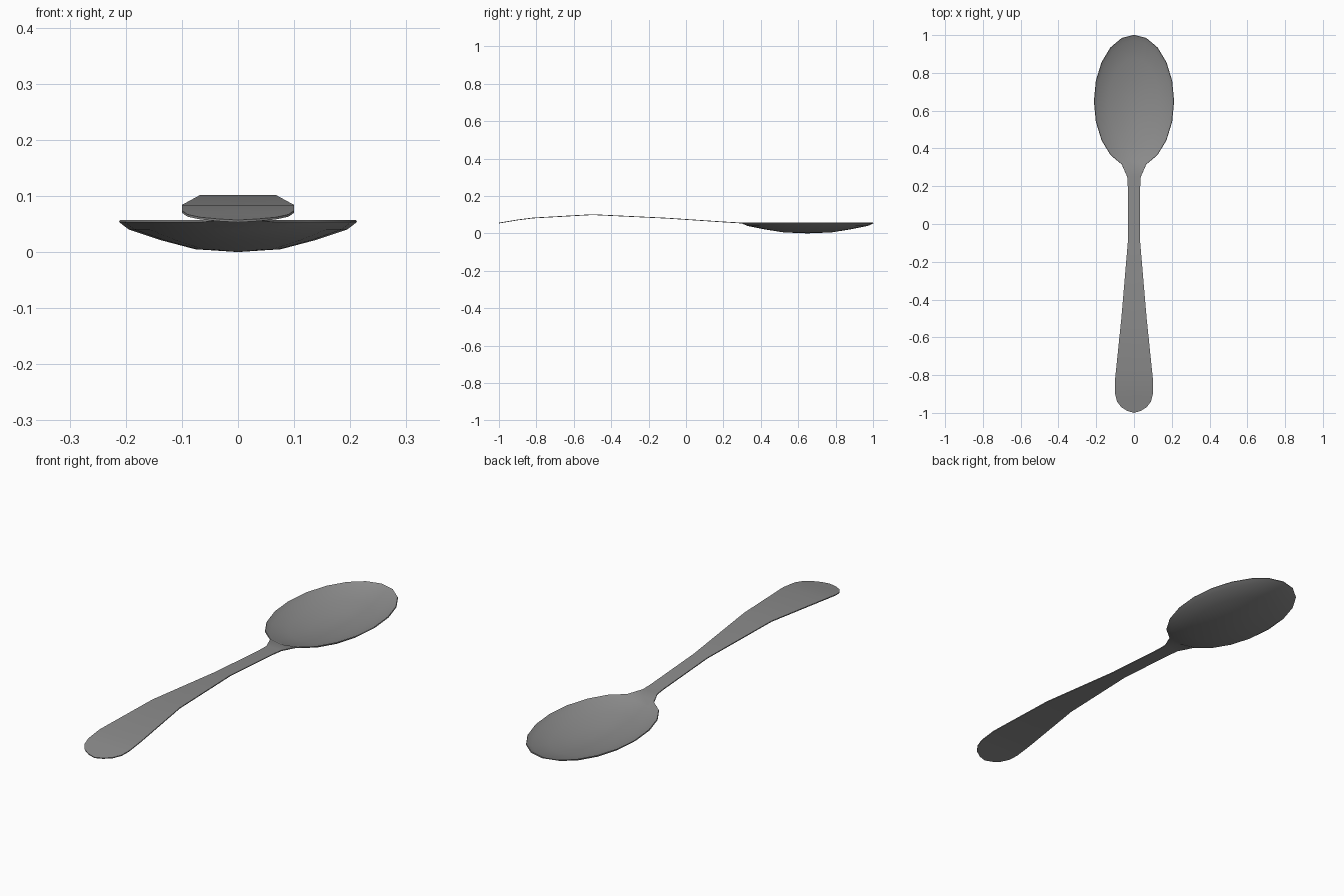
import bpy, bmesh, math

cube = bpy.data.objects.get("Cube")
if cube:
    bpy.data.objects.remove(cube, do_unlink=True)

metal = bpy.data.materials.new("grey_metal")
metal.use_nodes = True
grey = (0.26, 0.26, 0.26, 1)
metal.diffuse_color = grey
bsdf = metal.node_tree.nodes["Principled BSDF"]
bsdf.inputs["Base Color"].default_value = grey

SIDES, RX, RY, CY = 20, 0.21, 0.35, 0.65
THICK = 0.004
bm = bmesh.new()


def bridge(a, b, closed):
    n = len(a)
    for i in range(n if closed else n - 1):
        j = (i + 1) % n
        bm.faces.new((a[i], a[j], b[j], b[i]))


# Bowl: oval rings from the rim down to the bottom
rings = []
for scale, z in ((1, 0.057), (0.92, 0.044), (0.65, 0.025), (0.36, 0.009)):
    ring = []
    for i in range(SIDES):
        a = math.tau * i / SIDES
        ring.append(bm.verts.new((RX * scale * math.sin(a), CY + RY * scale * math.cos(a), z)))
    rings.append(ring)
for outer, inner in zip(rings, rings[1:]):
    bridge(outer, inner, True)
bottom = bm.verts.new((0, CY, THICK))
for i in range(SIDES):
    bm.faces.new((rings[-1][i], rings[-1][(i + 1) % SIDES], bottom))

# Handle: strips from the bowl rim to the rounded end (y, half width, z)
stations = ((0.25, 0.036, 0.06), (0.2, 0.033, 0.063), (-0.1, 0.033, 0.083),
            (-0.5, 0.067, 0.102), (-0.82, 0.1, 0.084), (-0.9, 0.1, 0.074),
            (-0.94, 0.09, 0.067), (-0.97, 0.067, 0.062), (-0.99, 0.035, 0.059))
mid = SIDES // 2
row = [rings[0][mid + 1], rings[0][mid], rings[0][mid - 1]]
for y, w, z in stations:
    new = [bm.verts.new((x, y, z)) for x in (-w, 0, w)]
    bridge(row, new, False)
    row = new
tip = bm.verts.new((0, -1, 0.057))
for a, b in zip(row, row[1:]):
    bm.faces.new((a, b, tip))

bmesh.ops.recalc_face_normals(bm, faces=bm.faces)
bm.faces.ensure_lookup_table()
if sum(f.normal.z for f in bm.faces) < 0:
    bmesh.ops.reverse_faces(bm, faces=bm.faces)

mesh = bpy.data.meshes.new("spoon")
bm.to_mesh(mesh)
bm.free()
mesh.materials.append(metal)
spoon = bpy.data.objects.new("spoon", mesh)
bpy.context.collection.objects.link(spoon)

bpy.ops.object.select_all(action="DESELECT")
spoon.select_set(True)
bpy.context.view_layer.objects.active = spoon

# Sheet thickness, grown downwards from the top surface
solid = spoon.modifiers.new("thickness", "SOLIDIFY")
solid.thickness = THICK
solid.offset = -1
bpy.ops.object.modifier_apply(modifier="thickness")
bpy.ops.object.shade_smooth_by_angle(angle=math.radians(35))
